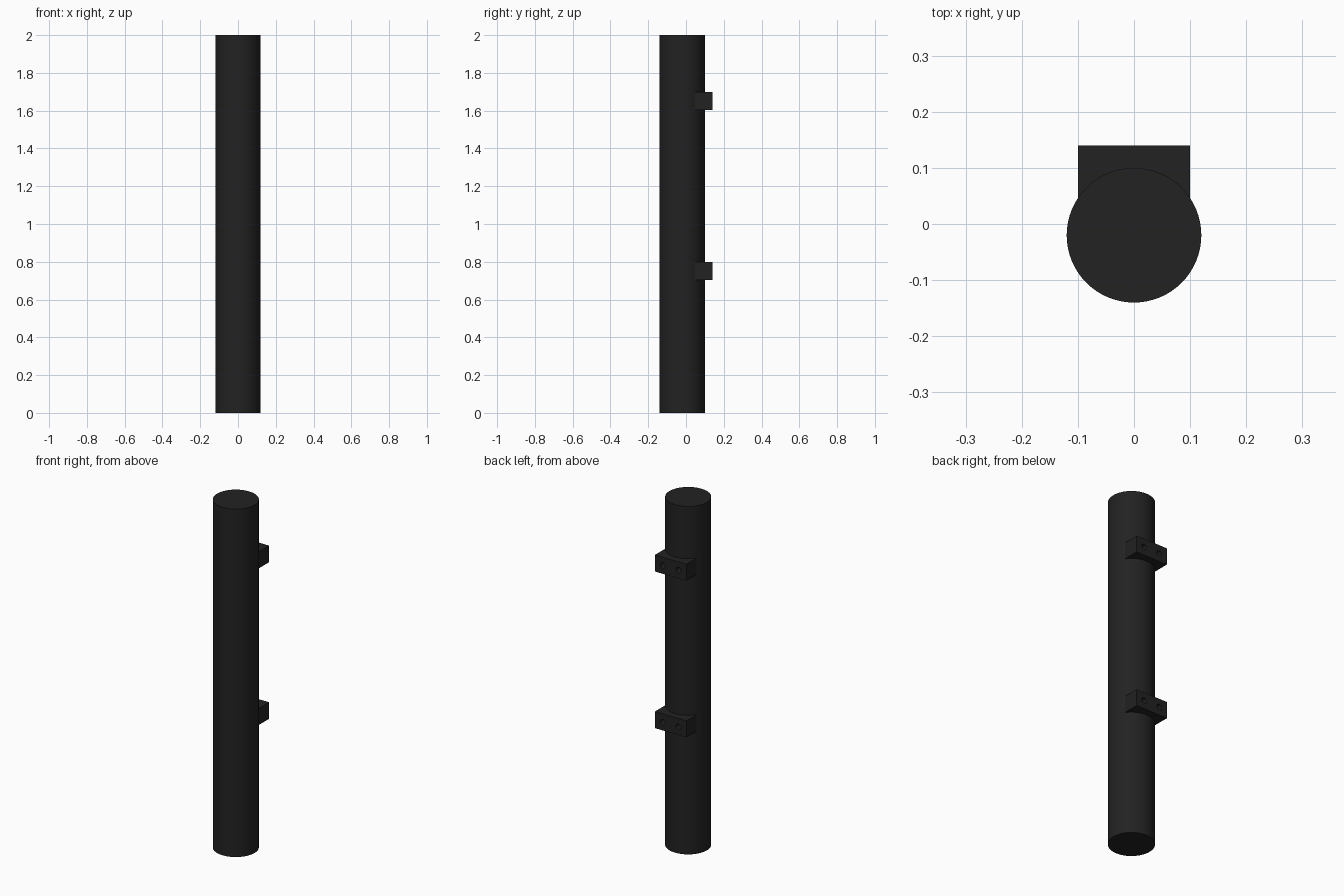
import bpy
import math

cube = bpy.data.objects.get("Cube")
if cube:
    bpy.data.objects.remove(cube, do_unlink=True)

# Single dark finish
black = bpy.data.materials.new("matte_black")
black.use_nodes = True
colour = (0.016, 0.016, 0.016, 1)
black.diffuse_color = colour
bsdf = next(n for n in black.node_tree.nodes if n.type == 'BSDF_PRINCIPLED')
bsdf.inputs["Base Color"].default_value = colour
bsdf.inputs["Roughness"].default_value = 0.6


def finish(name):
    obj = bpy.context.object
    obj.name = name
    obj.data.materials.append(black)
    return obj


# Main round post
bpy.ops.mesh.primitive_cylinder_add(vertices=64, radius=0.12, depth=2,
                                    location=(0, -0.02, 1))
finish("post")
bpy.ops.object.shade_smooth_by_angle(angle=math.radians(30))


def bracket(name, z):
    # Block set into the back of the post
    bpy.ops.mesh.primitive_cube_add(size=1, location=(0, 0.09, z))
    block = finish(name)
    block.scale = (0.2, 0.1, 0.095)
    bpy.ops.object.transform_apply(location=False, rotation=False, scale=True)

    # Pair of screw holes bored through to the post
    for side, x in (("left", 0.05), ("right", -0.05)):
        bpy.ops.mesh.primitive_cylinder_add(
            vertices=24, radius=0.016, depth=0.2, location=(x, 0.09, z),
            rotation=(math.pi / 2, 0, 0))
        cutter = finish(f"{name}_{side}_hole_cutter")
        cutter.hide_render = True
        cutter.hide_viewport = True
        cut = block.modifiers.new(f"{side}_hole", 'BOOLEAN')
        cut.operation = 'DIFFERENCE'
        cut.solver = 'EXACT'
        cut.object = cutter


bracket("upper_bracket", 1.652)
bracket("lower_bracket", 0.752)
